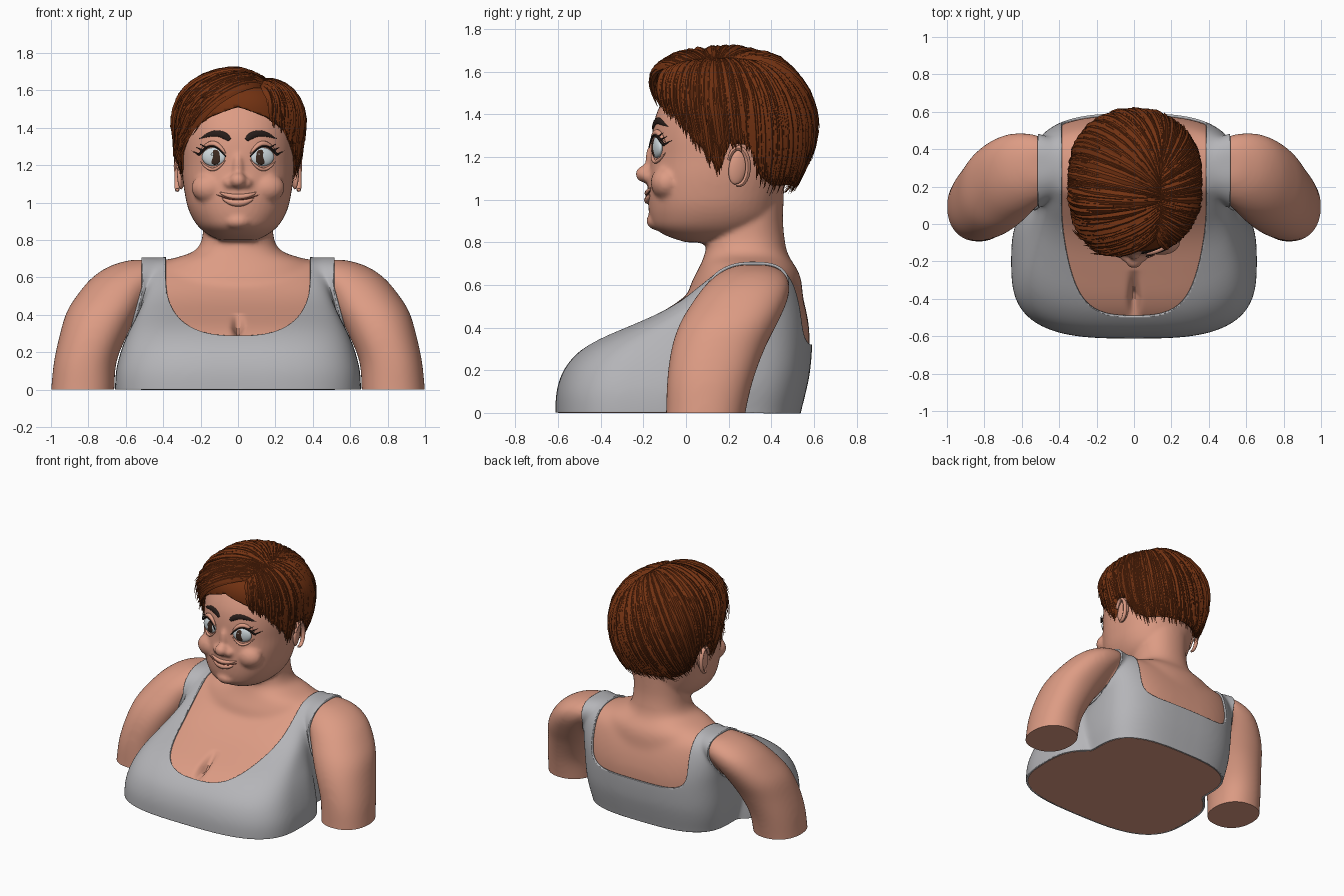
import bpy, bmesh, math, random
from mathutils import Vector, Matrix
from mathutils.bvhtree import BVHTree

random.seed(4)
if "Cube" in bpy.data.objects:
    bpy.data.objects.remove(bpy.data.objects["Cube"])


def material(name, *rgb):
    m = bpy.data.materials.new(name)
    m.use_nodes = True
    m.diffuse_color = (*rgb, 1)
    node = next(n for n in m.node_tree.nodes if n.type == 'BSDF_PRINCIPLED')
    node.inputs["Base Color"].default_value = (*rgb, 1)
    return m


SKIN = material("skin", .72, .33, .23)
CLOTH = material("grey cloth", .46, .46, .48)
HAIR = material("auburn hair", .17, .032, .006)
WHITE = material("eye white", .62, .69, .72)
IRIS = material("dark brown iris", .045, .022, .014)
DARK = material("brow and lash", .02, .012, .01)
CREASE = material("mouth crease", .3, .09, .06)


def make(name, bm, mat, angle=50):
    bmesh.ops.recalc_face_normals(bm, faces=bm.faces)
    me = bpy.data.meshes.new(name)
    bm.to_mesh(me)
    me.materials.append(mat)
    me.shade_smooth()
    me.set_sharp_from_angle(angle=math.radians(angle))
    ob = bpy.data.objects.new(name, me)
    bpy.context.scene.collection.objects.link(ob)
    return ob


def interp(v, table):
    for (a, fa), (b, fb) in zip(table, table[1:]):
        if v <= b:
            return fa + (fb - fa) * max(0, v - a) / (b - a)
    return table[-1][1]


def refine(rows, k=4):
    # Catmull-Rom smoothing of the section table
    out, n = [], len(rows) - 1
    for i in range(n):
        quad = [rows[max(0, min(n, i + d))] for d in (-1, 0, 1, 2)]
        for j in range(k):
            t = j / k
            out.append([b + .5 * t * (c - a + t * (2*a - 5*b + 4*c - d + t * (3 * (b - c) + d - a)))
                        for a, b, c, d in zip(*quad)])
    return out + [rows[-1]]


def loft(bm, rows, p=2.2, side=1, n=48):
    # each row: height, half width, front y, back y, centre x
    rings = []
    for z, w, yf, yb, *cx in refine(rows):
        ring = []
        for i in range(n):
            a = math.tau * i / n
            c, s = math.cos(a), math.sin(a)
            x = math.copysign(abs(c) ** (2 / p), c) * w + (cx[0] if cx else 0)
            y = math.copysign(abs(s) ** (2 / p), s) * (yb - yf) / 2 + (yf + yb) / 2
            ring.append(bm.verts.new((side * x, y, z)))
        rings.append(ring)
    skin_rings(bm, rings)


def skin_rings(bm, rings):
    n = len(rings[0])
    for r, q in zip(rings, rings[1:]):
        for i in range(n):
            bm.faces.new((r[i], r[(i + 1) % n], q[(i + 1) % n], q[i]))
    bm.faces.new(rings[0][::-1])
    bm.faces.new(rings[-1])


def blob(bm, centre, radii, rot=Matrix()):
    m = Matrix.Translation(centre) @ rot @ Matrix.Diagonal((*radii, 1))
    bmesh.ops.create_uvsphere(bm, u_segments=24, v_segments=16, radius=1, matrix=m)


def strip(bm, pts, norms, w, t, prof, k=4):
    # tapered ribbon with a lens-like section
    rings, n = [], len(pts) - 1
    for i, (p, nor) in enumerate(zip(pts, norms)):
        tan = pts[min(n, i + 1)] - pts[max(0, i - 1)]
        side = tan.cross(nor).normalized()
        f = max(.03, prof(i / n))
        rings.append([bm.verts.new(p + side * w * f * math.cos(math.tau * j / k)
                                   + nor * t * f * math.sin(math.tau * j / k)) for j in range(k)])
    skin_rings(bm, rings)


def iso_cut(bm, f):
    # keep the part of the surface where f is positive
    val = {v: f(*v.co) for v in bm.verts}
    new = []
    for e in list(bm.edges):
        a, b = e.verts
        if val[a] * val[b] < 0:
            new.append(bmesh.utils.edge_split(e, a, val[a] / (val[a] - val[b]))[1])
    bmesh.ops.connect_verts(bm, verts=new)
    bmesh.ops.delete(bm, geom=[v for v, h in val.items() if h < 0], context='VERTS')


# Body volumes: ribs, bust, neck, head, arms
bm = bmesh.new()
loft(bm, [(-.08, .49, -.1, .51), (0, .50, -.1, .525), (.1, .52, -.1, .55), (.2, .53, -.1, .57), (.35, .535, -.08, .58),
          (.45, .54, -.02, .57), (.55, .54, .04, .545), (.63, .52, .1, .51), (.68, .47, .18, .45), (.7, .36, .24, .38)], 3)
loft(bm, [(-.08, .64, -.6, .2), (0, .645, -.6, .2), (.1, .64, -.595, .2), (.2, .615, -.56, .2), (.28, .585, -.49, .2),
          (.34, .555, -.4, .2), (.4, .525, -.27, .2), (.46, .5, -.14, .22), (.52, .48, -.04, .25),
          (.6, .46, .06, .3), (.68, .43, .16, .35)], 3.1)
loft(bm, [(.5, .42, 0, .55), (.6, .42, .02, .545), (.66, .41, .05, .53), (.7, .35, .07, .505), (.74, .235, .085, .48),
          (.8, .195, .1, .465), (.9, .185, .1, .455), (1.05, .19, .1, .46)])
loft(bm, [(.8, .10, 0, .2), (.83, .16, -.09, .32), (.87, .21, -.15, .38), (.92, .245, -.17, .42), (.98, .27, -.178, .44),
          (1.05, .285, -.18, .46), (1.12, .295, -.175, .48), (1.2, .30, -.165, .5), (1.3, .305, -.16, .51),
          (1.4, .3, -.14, .51), (1.5, .28, -.09, .48), (1.57, .23, -.03, .43), (1.61, .16, .04, .36), (1.635, .06, .14, .27)])
for s in (-1, 1):
    loft(bm, [(-.08, .17, -.1, .27, .835), (0, .17, -.095, .28, .83), (.15, .168, -.09, .315, .817),
              (.3, .182, -.07, .37, .77), (.42, .195, -.03, .43, .72), (.52, .19, .03, .475, .66),
              (.6, .185, .09, .49, .595), (.66, .155, .16, .46, .535), (.695, .08, .24, .4, .5)], 2.2, s)
    blob(bm, (s * .15, -.09, 1.08), (.1, .076, .08))
    blob(bm, (s * .046, -.165, 1.105), (.032, .038, .03))
blob(bm, (0, -.188, 1.12), (.045, .05, .042))
blob(bm, (0, -.16, 1.18), (.03, .032, .085))
blob(bm, (0, -.125, .9), (.075, .062, .045))

# Fuse the volumes into one smooth skin
rough = make("body_volumes", bm, SKIN)
mod = rough.modifiers.new("fuse", 'REMESH')
mod.mode, mod.voxel_size = 'VOXEL', .012
mod = rough.modifiers.new("soften", 'SMOOTH')
mod.factor, mod.iterations = .5, 5
fused = bpy.data.meshes.new_from_object(rough.evaluated_get(bpy.context.evaluated_depsgraph_get()))
bpy.data.objects.remove(rough)
body = bmesh.new()
body.from_mesh(fused)
low = [v for v in body.verts if v.co.z < .8]
for _ in range(22):
    bmesh.ops.smooth_vert(body, verts=low, factor=.5, use_axis_x=True, use_axis_y=True, use_axis_z=True)
bmesh.ops.bisect_plane(body, geom=body.verts[:] + body.edges[:] + body.faces[:], plane_co=(0, 0, 0),
                       plane_no=(0, 0, 1), clear_inner=True)
bmesh.ops.edgeloop_fill(body, edges=[e for e in body.edges if e.is_boundary])


# Tank top cut from the body surface
def cloth(x, y, z):
    ax = abs(x)
    p, depth = (2.7, .34) if y < .3 else (6, .3)
    neck = (ax / .385) ** p + (max(0, .62 - z) / depth) ** p - 1
    edge = interp(z, [(0, .655), (.15, .635), (.25, .595), (.4, .555), (.55, .515)])
    edge += max(0, min(.1, -.06 - y))
    return min(neck, (edge - ax) * 3, z - .001)


top = body.copy()
iso_cut(top, cloth)
tank = make("tank_top", top, CLOTH)
mod = tank.modifiers.new("thickness", 'SOLIDIFY')
mod.thickness, mod.offset = .013, 1

# Cleavage fold
for v in body.verts:
    x, y, z = v.co
    if y < -.15:
        d = .06 * math.exp(-(x / .025) ** 2) * max(0, 1 - abs(z - .34) / .07)
        v.co += Vector((0, .6 * d, -.8 * d))
make("body", body, SKIN)
tree = BVHTree.FromBMesh(body)


def on_face(x, z, lift=0):
    p, n, *_ = tree.ray_cast(Vector((x, -1, z)), Vector((0, 1, 0)))
    n = n if n.y < 0 else -n
    return p + n * lift, n


def face_strip(bm, path, w, t, lift, prof, k=8):
    hits = [on_face(x, z, lift) for x, z in path]
    strip(bm, [h[0] for h in hits], [h[1] for h in hits], w, t, prof, k)


def arch(t):
    return math.sin(math.pi * t) ** .6


# Eyes, lids, lashes, brows, ears
steps = [i / 14 for i in range(15)]
parts = {n: bmesh.new() for n in ("eyeballs", "irises", "glints", "eyelids", "lashes", "eyebrows", "ears", "lips", "mouth_line")}
for s in (-1, 1):
    p, n = on_face(s * .13, 1.245)
    n = (n + Vector((0, -.6, 0))).normalized()
    rot = n.to_track_quat('Z', 'Y').to_matrix().to_4x4()
    blob(parts["eyeballs"], p - n * .003, (.066, .05, .021), rot)
    q = p + n * .011 + Vector((-s * .01, 0, -.002))
    blob(parts["irises"], q, (.035, .041, .01), rot)
    blob(parts["glints"], q + n * .008 + Vector((-.012, 0, .015)), (.007, .007, .004), rot)
    lid = [(s * (.062 + .138 * t), 1.245 + .05 * math.sin(math.pi * t) + .012 * t) for t in steps]
    face_strip(parts["lashes"], lid, .007, .008, .015, lambda t: .4 + .6 * t)
    face_strip(parts["eyelids"], [(x, z + .014) for x, z in lid], .015, .014, .006, arch)
    face_strip(parts["eyelids"], [(x, 2.478 - z) for x, z in lid], .009, .01, .004, arch)
    for i in range(3):
        x, z = lid[14 - 2 * i]
        face_strip(parts["lashes"], [(x + s * .012 * j, z + .007 * j) for j in range(4)], .006, .005, .016, lambda t: 1 - t)
    brow = [(s * (.045 + .16 * t), 1.335 + .032 * math.sin(math.pi * t ** .8) + .006 * t) for t in steps]
    face_strip(parts["eyebrows"], brow, .018, .007, .004, lambda t: min(1, .6 + 3 * t) * (1 - t ** 3))
    tilt = Matrix.Rotation(-.2, 4, 'X') @ Matrix.Rotation(s * .25, 4, 'Z')
    blob(parts["ears"], (s * .305, .245, 1.155), (.018, .045, .085), tilt)
    rim = [Vector((s * .325, .245 + .047 * math.cos(a), 1.155 + .088 * math.sin(a)))
           for a in (-1.8 + 4.6 * t for t in steps)]
    strip(parts["ears"], rim, [Vector((s, 0, 0))] * 15, .013, .016, lambda t: .55 + .45 * arch(t), 8)

# Smiling mouth
smile = [(x, 1.018 + 2 * x * x) for x in (.115 * (2 * t - 1) for t in steps)]
face_strip(parts["mouth_line"], smile, .005, .006, .006, arch)
face_strip(parts["lips"], [(x * .9, z + .013) for x, z in smile], .015, .014, .001, arch)
face_strip(parts["lips"], [(x * .75, z - .02) for x, z in smile], .019, .018, .001, arch)
mats = {"eyeballs": WHITE, "irises": IRIS, "glints": WHITE, "lashes": DARK, "eyebrows": DARK, "mouth_line": CREASE}
for name, part in parts.items():
    make(name, part, mats.get(name, SKIN))

# Hair cap trimmed along the hairline
HAIRLINE = [(0, 1.5), (.5, 1.44), (.85, 1.37), (1.07, 1.28), (1.33, 1.2), (1.46, 1.11), (1.52, 1.13), (1.63, 1.25),
            (1.93, 1.24), (2.08, 1.1), (2.35, 1.05), (3.2, 1.06)]
cap = bmesh.new()
loft(cap, [(1, .2, 0, .45), (1.06, .26, -.02, .5), (1.13, .3, -.05, .54), (1.22, .325, -.09, .57), (1.33, .335, -.12, .585),
           (1.44, .335, -.145, .565), (1.53, .305, -.145, .52), (1.6, .25, -.11, .46), (1.65, .165, -.04, .39),
           (1.675, .08, .04, .3), (1.685, .02, .1, .24)], 2.3, n=96)
bmesh.ops.recalc_face_normals(cap, faces=cap.faces)
shell = BVHTree.FromBMesh(cap)
iso_cut(cap, lambda x, y, z: z - interp(abs(math.atan2(x, .18 - y)), HAIRLINE) - .015)
mod = make("hair_cap", cap, HAIR).modifiers.new("thickness", 'SOLIDIFY')
mod.thickness, mod.offset = .03, -1

# Hair locks combed from a side parting
CENTRE = Vector((0, .18, 1.35))
locks = bmesh.new()
for side in (-1, 1):
    for i in range(70):
        for begin, end in ((0, 1), (0, .8), (.1, .62), (.3, 1), (.45, .95)):
            u = min(1, max(0, (i + random.uniform(-.6, .6)) / 69))
            first = .8 if side < 0 else .55
            a = first + u * (math.pi - first)
            z = interp(a, HAIRLINE) + random.uniform(-.025, .03)
            aim = Vector((side * math.sin(a), -math.cos(a), 0))
            tip = shell.ray_cast(Vector((0, .18, z)), aim)[0] - CENTRE
            root = Vector((.14, -.1 + .42 * u ** .6, 1.66)) - CENTRE
            puff = random.uniform(.02, .045) if side < 0 else random.uniform(.015, .035)
            flick = random.uniform(0, .05 if side < 0 and a < 1.35 else .018)
            pts, norms = [], []
            for j in range(11):
                t = begin + (end - begin) * j / 10
                d = root.normalized().slerp(tip.normalized(), t)
                p, n, *_ = shell.ray_cast(CENTRE, d)
                pts.append(p + d * (.003 + puff * math.sin(math.pi * min(1, t * 1.15)) ** .7 * (1 - .5 * t)
                                    + flick * (j / 10) ** 4))
                norms.append(d)
            strip(locks, pts, norms, random.uniform(.014, .027), .011, lambda t: min(1, .5 + 2 * t) * (1 - t ** 3))
make("hair_locks", locks, HAIR, 35)
